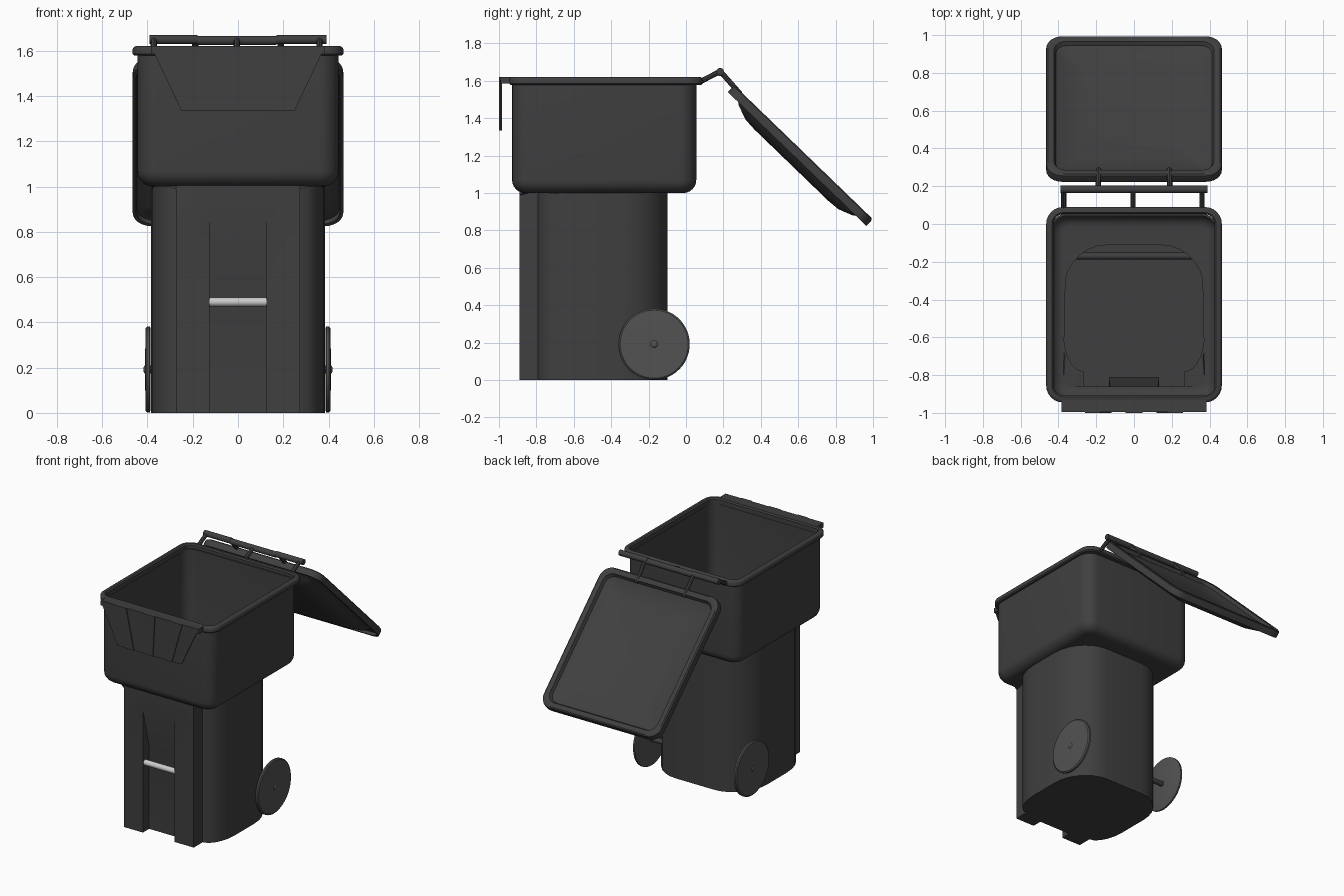
import bpy, bmesh, math
from mathutils import Vector, Matrix

if "Cube" in bpy.data.objects:
    bpy.data.objects.remove(bpy.data.objects["Cube"])


def material(name, v):
    m = bpy.data.materials.new(name)
    m.diffuse_color = (v, v, v, 1)
    m.use_nodes = True
    m.node_tree.nodes["Principled BSDF"].inputs["Base Color"].default_value = m.diffuse_color
    return m


DARK = material("dark_plastic", 0.05)
WHEEL = material("wheel_grey", 0.085)
LIGHT = material("light_metal", 0.6)


def finish(name, bm, mat=DARK, thickness=0, angle=35):
    bmesh.ops.remove_doubles(bm, verts=bm.verts, dist=0.0003)
    bmesh.ops.recalc_face_normals(bm, faces=bm.faces)
    me = bpy.data.meshes.new(name)
    bm.to_mesh(me)
    bm.free()
    ob = bpy.data.objects.new(name, me)
    bpy.context.collection.objects.link(ob)
    me.materials.append(mat)
    bpy.ops.object.select_all(action='DESELECT')
    bpy.context.view_layer.objects.active = ob
    ob.select_set(True)
    if thickness:
        mod = ob.modifiers.new("wall", 'SOLIDIFY')
        mod.thickness = thickness
        mod.offset = -1
        bpy.ops.object.modifier_apply(modifier=mod.name)
    bpy.ops.object.shade_smooth_by_angle(angle=math.radians(angle))
    return ob


def rrect(hx, hy, r, cy, z, seg=6):
    pts = []
    for k, (sx, sy) in enumerate([(1, 1), (-1, 1), (-1, -1), (1, -1)]):
        for i in range(seg + 1):
            a = math.pi / 2 * (k + i / seg)
            pts.append((sx * (hx - r) + r * math.cos(a),
                        cy + sy * (hy - r) + r * math.sin(a), z))
    return pts


def loft(bm, rings, cap_first=False, cap_last=False, cyclic=False):
    vs = [[bm.verts.new(p) for p in r] for r in rings]
    n = len(vs[0])
    pairs = list(zip(vs, vs[1:])) + ([(vs[-1], vs[0])] if cyclic else [])
    for a, b in pairs:
        for i in range(n):
            j = (i + 1) % n
            bm.faces.new((a[i], a[j], b[j], b[i]))
    if cap_first:
        bm.faces.new(vs[0])
    if cap_last:
        bm.faces.new(vs[-1])
    return vs


def rod(name, p, q, r, seg=16, mat=DARK):
    p, q = Vector(p), Vector(q)
    bm = bmesh.new()
    rot = (q - p).to_track_quat('Z', 'Y').to_matrix().to_4x4()
    bmesh.ops.create_cone(bm, cap_ends=True, segments=seg, radius1=r, radius2=r,
                          depth=(q - p).length, matrix=Matrix.Translation((p + q) / 2) @ rot)
    return finish(name, bm, mat)


def prism(name, xz, y0, y1):
    bm = bmesh.new()
    loft(bm, [[(x, y, z) for x, z in xz] for y in (y0, y1)], True, True)
    return finish(name, bm)


# lower body: half outline mirrored, front recess depth varies with height
def body_outline(z, depth):
    half = [(0.125, -0.89 + depth), (0.125, -0.89), (0.275, -0.89), (0.275, -0.79)]
    for i in range(1, 6):
        a = math.pi / 2 * i / 5
        half.append((0.275 + 0.11 * math.sin(a), -0.58 - 0.21 * math.cos(a)))
    for i in range(8):
        a = math.pi / 2 * i / 7
        half.append((0.15 + 0.235 * math.cos(a), -0.36 + 0.26 * math.sin(a)))
    return [(x, y, z) for x, y in half] + [(-x, y, z) for x, y in reversed(half)]


bm = bmesh.new()
loft(bm, [body_outline(0, 0.07), body_outline(0.59, 0.07),
          body_outline(0.87, 0), body_outline(1.005, 0)], cap_first=True)
finish("lower_body", bm, thickness=0.012)

# upper hopper with rounded bottom and a hole into the lower body
bm = bmesh.new()
rings = []
R = 0.07
for i in range(7):
    a = math.pi / 2 * i / 6
    ins = R * (1 - math.sin(a))
    rings.append(rrect(0.445 - ins, 0.4925 - ins, 0.09 - ins * 0.8, -0.4375,
                       1.0 + R * (1 - math.cos(a))))
rings.append(rrect(0.445, 0.4925, 0.09, -0.4375, 1.59))
outer = loft(bm, rings)[0]
hole = [bm.verts.new(p) for p in body_outline(1.0, 0) if abs(abs(p[0]) - 0.125) > 1e-4]
for i in range(len(hole)):
    bm.edges.new((hole[i - 1], hole[i]))
edges = [e for e in bm.edges if all(v in outer or v in hole for v in e.verts)]
bmesh.ops.triangle_fill(bm, edges=edges, use_beauty=True)
finish("upper_hopper", bm, thickness=0.012)

# rim around the opening
bm = bmesh.new()
profile = [(0, 1.585), (0, 1.607), (0.004, 1.615), (0.012, 1.62), (0.03, 1.62),
           (0.038, 1.612), (0.038, 1.578), (0.008, 1.578)]
loft(bm, [rrect(0.465 - i, 0.5175 - i, 0.09 - i, -0.4275, z) for i, z in profile], cyclic=True)
finish("rim", bm)

# front lip and ribbed flap
prism("front_lip", [(-0.385, 1.585), (0.385, 1.585), (0.385, 1.62), (-0.385, 1.62)], -0.992, -0.93)
prism("front_flap", [(-0.25, 1.335), (0.25, 1.335), (0.385, 1.62), (-0.385, 1.62)], -0.994, -0.985)
for i, (b0, b1, t0, t1) in enumerate([(-0.18, -0.12, -0.26, -0.18), (-0.03, 0.03, -0.045, 0.045),
                                      (0.12, 0.18, 0.18, 0.26)]):
    prism(f"flap_rib_{i}", [(b0, 1.335), (b1, 1.335), (t1, 1.62), (t0, 1.62)], -1.0, -0.99)

# open lid: concave inside facing up, domed outside facing down
bm = bmesh.new()
lid = [(0.18, -0.06), (0.10, -0.045), (0.052, -0.025), (0.042, -0.003), (0.036, 0), (0.01, 0),
       (0.002, -0.006), (0, -0.014), (0, -0.05), (0.014, -0.05), (0.018, -0.03), (0.055, -0.032),
       (0.09, -0.06), (0.17, -0.09), (0.24, -0.095)]
loft(bm, [rrect(0.465 - i, 0.515 - i, max(0.085 - i * 0.5, 0.03), 0.515, z) for i, z in lid],
     True, True)
ob = finish("lid", bm)
ob.matrix_world = Matrix.Translation((0, 0.258, 1.576)) @ Matrix.Rotation(math.radians(-44), 4, 'X')

# hinge knuckles, rim brackets and lid arms
for i, (x0, x1, z) in enumerate([(-0.39, -0.18, 1.649), (-0.18, 0.17, 1.645), (0.17, 0.39, 1.649)]):
    rod(f"hinge_rod_{i}", (x0, 0.183, z), (x1, 0.183, z), 0.02)
for i, x in enumerate((-0.372, -0.005, 0.36)):
    rod(f"rim_bracket_{i}", (x, 0.07, 1.592), (x, 0.185, 1.652), 0.014, 8)
for s in (-1, 1):
    rod("lid_arm", (s * 0.19, 0.18, 1.655), (s * 0.187, 0.29, 1.53), 0.014, 8)

# wheels, hub caps and axle
for s in (-1, 1):
    bm = bmesh.new()
    prof = [(0.18, 0.386), (0.19, 0.39), (0.19, 0.402), (0.182, 0.408), (0.03, 0.411)]
    loft(bm, [[(s * x, -0.17 + r * math.cos(t * math.pi / 24), 0.192 + r * math.sin(t * math.pi / 24))
               for t in range(48)] for r, x in prof], True, True)
    finish("wheel", bm, WHEEL)
    bm = bmesh.new()
    bmesh.ops.create_uvsphere(bm, u_segments=16, v_segments=8, radius=0.022,
                              matrix=Matrix.Translation((s * 0.405, -0.17, 0.192))
                              @ Matrix.Diagonal((0.6, 1, 1, 1)))
    finish("hub_cap", bm, WHEEL)
rod("axle", (-0.4, -0.17, 0.192), (0.4, -0.17, 0.192), 0.018)

# front grab bar
rod("grab_bar", (-0.125, -0.865, 0.49), (0.125, -0.865, 0.49), 0.02, 20, LIGHT)
